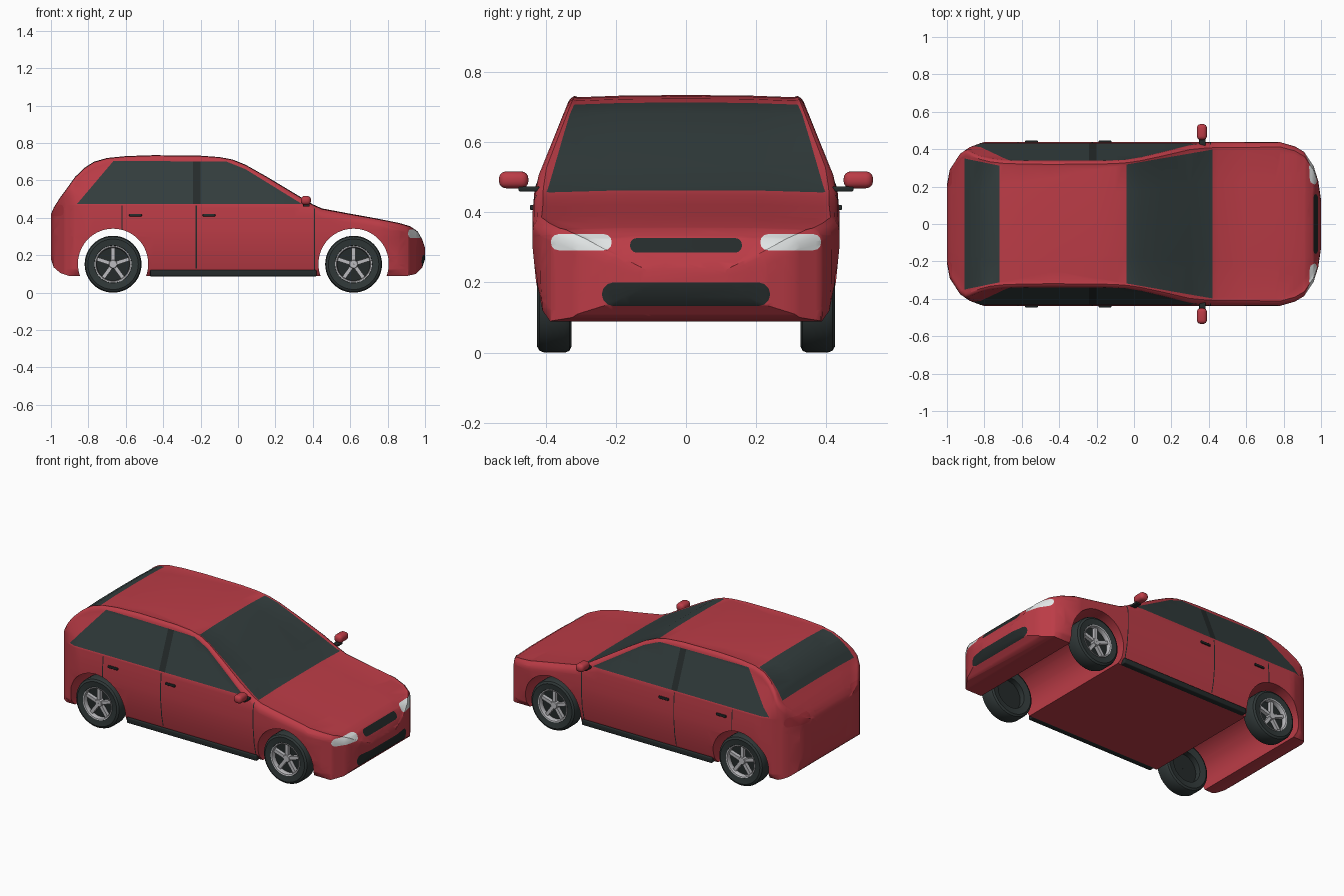
import bpy, bmesh, math
from mathutils import Vector, Matrix

if "Cube" in bpy.data.objects:
    bpy.data.objects.remove(bpy.data.objects["Cube"])


def material(name, *rgb):
    mat = bpy.data.materials.new(name)
    mat.use_nodes = True
    mat.diffuse_color = (*rgb, 1)
    mat.node_tree.nodes["Principled BSDF"].inputs["Base Color"].default_value = (*rgb, 1)
    return mat


paint_red = material("paint_red", .5, .045, .062)
glass = material("dark_glass", .032, .046, .046)
trim = material("black_trim", .018, .024, .024)
lamp = material("lamp_white", .75, .78, .78)
tail = material("tail_red", .45, .035, .05)
rubber = material("tyre_rubber", .03, .04, .04)
alloy = material("alloy_silver", .5, .5, .52)
GLASS, TRIM, LAMP, TAIL, PENDING = 1, 2, 3, 4, 99


def make_object(name, bm, mats, angle=35):
    bmesh.ops.recalc_face_normals(bm, faces=bm.faces)
    mesh = bpy.data.meshes.new(name)
    bm.to_mesh(mesh)
    bm.free()
    obj = bpy.data.objects.new(name, mesh)
    bpy.context.collection.objects.link(obj)
    for mat in mats:
        mesh.materials.append(mat)
    smooth(obj, angle)
    return obj


def smooth(obj, angle=35):
    bpy.ops.object.select_all(action='DESELECT')
    obj.select_set(True)
    bpy.context.view_layer.objects.active = obj
    bpy.ops.object.shade_smooth_by_angle(angle=math.radians(angle))


def loft(rings, closed=False):
    """Skin a row of equal rings; cap the ends unless the row closes on itself."""
    bm = bmesh.new()
    rows = [[bm.verts.new(p) for p in ring] for ring in rings]
    pairs = list(zip(rows, rows[1:]))
    if closed:
        pairs.append((rows[-1], rows[0]))
    else:
        bm.faces.new(rows[0])
        bm.faces.new(rows[-1])
    for a, b in pairs:
        for i in range(len(a)):
            j = (i + 1) % len(a)
            bm.faces.new((a[i], a[j], b[j], b[i]))
    bmesh.ops.remove_doubles(bm, verts=bm.verts, dist=.0001)
    bmesh.ops.recalc_face_normals(bm, faces=bm.faces)
    return bm


def lookup(table, t):
    for (a, u), (b, v) in zip(table, table[1:]):
        if t <= b:
            return u + (v - u) * max(0, (t - a) / (b - a))
    return table[-1][1]


def box(name, centre, size, mat, bevel=0):
    bm = bmesh.new()
    bmesh.ops.create_cube(bm, size=1, matrix=Matrix.Translation(centre) @ Matrix.Diagonal((*size, 1)))
    if bevel:
        bmesh.ops.bevel(bm, geom=bm.edges[:], offset=bevel, segments=4, profile=.5, affect='EDGES')
    return make_object(name, bm, [mat])


# Body outlines: roof line, underside, plan half width, and half width by height
top = [(-1, .42), (-.985, .455), (-.95, .51), (-.92, .55), (-.87, .62), (-.82, .668), (-.77, .7),
       (-.7, .72), (-.6, .73), (-.45, .735), (-.2, .732), (-.1, .725), (-.03, .712), (.04, .684),
       (.15, .622), (.3, .532), (.4, .472), (.45, .45), (.6, .422), (.75, .395), (.86, .373),
       (.92, .355), (.96, .328), (.985, .285), (1, .24)]
under = [(-1, .18), (-.985, .135), (-.95, .105), (-.9, .088), (.9, .088), (.95, .1), (.985, .135), (1, .18)]
plan = [(-1, .21), (-.985, .29), (-.93, .375), (-.88, .41), (-.8, .44), (.78, .44), (.86, .415),
        (.91, .385), (.96, .31), (.985, .23), (1, .13)]
flank = [(.085, .385), (.12, .41), (.2, .428), (.3, .438), (.4, .438), (.47, .432), (.71, .336), (.74, .325)]
shoulder = [(-1, .035), (0, .03), (.5, .05), (1, .035)]
levels = [.085, .12, .2, .3, .4, .47, .55, .63, .69]


def section(x):
    zt, zb, limit = lookup(top, x), lookup(under, x), lookup(plan, x)
    r = min(lookup(shoulder, x), .3 * (zt - zb))
    width = lambda z: min(lookup(flank, z), limit)
    zs = [min(max(z, zb), zt - r) for z in levels] + [zt - r]
    half = [(width(z), z) for z in zs]
    w = width(zt - r)
    for k in range(1, 5):
        a = math.pi / 8 * k
        half.append((w - r + r * math.cos(a), zt - r + r * math.sin(a) - .006 * (k > 3)))
    half.append((w * .5, zt - .001))
    return [(x, y, z) for y, z in half] + [(x, 0, zt)] + [(x, -y, z) for y, z in reversed(half)]


stations = sorted({x for table in (top, under, plan) for x, _ in table} | {.97, .993, -.993})
bm = loft([section(x) for x in stations])


def paint(poly, axes, index, test, base=0):
    """Cut a convex outline, seen along the remaining axis, into the skin and colour it."""
    i, j = axes
    bm.normal_update()
    for f in bm.faces:
        if f.material_index == base and test(f.normal, f.calc_center_median()):
            f.material_index = PENDING
    middle = [sum(p[k] for p in poly) / len(poly) for k in (0, 1)]
    for a, b in zip(poly, poly[1:] + poly[:1]):
        co, no, mid = Vector(), Vector(), Vector()
        co[i], co[j] = a
        mid[i], mid[j] = middle
        no[i], no[j] = b[1] - a[1], a[0] - b[0]
        no.normalize()
        if (mid - co).dot(no) > 0:
            no.negate()
        faces = [f for f in bm.faces if f.material_index == PENDING]
        edges = {e for f in faces for e in f.edges}
        verts = {v for f in faces for v in f.verts}
        bmesh.ops.bisect_plane(bm, geom=faces + list(edges) + list(verts), dist=.00001,
                               plane_co=co, plane_no=no)
        for f in bm.faces:
            if f.material_index == PENDING and (f.calc_center_median() - co).dot(no) > 0:
                f.material_index = base
    for f in bm.faces:
        if f.material_index == PENDING:
            f.material_index = index


def rect(x0, x1, z0, z1):
    return [(x0, z0), (x1, z0), (x1, z1), (x0, z1)]


def pill(x0, x1, z0, z1, r):
    pts = []
    for k, (cx, cz) in enumerate([(x1 - r, z1 - r), (x0 + r, z1 - r), (x0 + r, z0 + r), (x1 - r, z0 + r)]):
        for s in range(4):
            a = math.pi / 2 * (k + s / 3)
            pts.append((cx + r * math.cos(a), cz + r * math.sin(a)))
    return pts


XY, XZ, YZ = (0, 1), (0, 2), (1, 2)
side = lambda n, c: abs(n.y) > .3
nose = lambda n, c: c.x > .82 and n.z > -.9
rear = lambda n, c: c.x < -.85 and n.z > -.9

# Windscreen, rear window, side windows and middle pillars
paint([(-.04, -.318), (.42, -.398), (.42, .398), (-.04, .318)], XY, GLASS, lambda n, c: n.z > .3)
paint([(-.905, -.35), (-.72, -.312), (-.72, .312), (-.905, .35)], XY, GLASS, lambda n, c: n.z > .3)
paint([(-.86, .475), (-.665, .705), (-.06, .7), (.04, .66), (.34, .475)], XZ, GLASS, side)
paint(rect(-.24, -.2, .47, .72), XZ, TRIM, side, GLASS)

# Grilles, headlamps and tail lamps
paint(pill(-.16, .16, .285, .327, .02), YZ, TRIM, nose)
paint(pill(-.24, .24, .133, .2, .032), YZ, TRIM, nose)
for s in (-1, 1):
    paint(pill(*sorted((s * .212, s * .386)), .292, .338, .022), YZ, LAMP, nose)
    paint(pill(*sorted((s * .2, s * .372)), .41, .47, .025), YZ, TAIL, rear)

# Door seams
for x, low, high in ((-.223, .13, .465), (-.62, .335, .465), (.41, .12, .45)):
    paint(rect(x - .003, x + .003, low, high), XZ, TRIM, side)

body = make_object("body", bm, [paint_red, glass, trim, lamp, tail])

# Wheel arches run through the full width
WHEELS, HUB_Z = (-.668, .618), .152
for x in WHEELS:
    cut = bmesh.new()
    bmesh.ops.create_cone(cut, cap_ends=True, segments=64, radius1=.188, radius2=.188, depth=1.2,
                          matrix=Matrix.Translation((x, 0, .154)) @ Matrix.Rotation(math.pi / 2, 4, 'X'))
    cutter = make_object("arch_cutter", cut, [paint_red])
    cutter.hide_render = True
    mod = body.modifiers.new("arch", 'BOOLEAN')
    mod.operation, mod.solver, mod.object = 'DIFFERENCE', 'EXACT', cutter
    bpy.context.view_layer.objects.active = body
    bpy.ops.object.modifier_apply(modifier=mod.name)
    bpy.data.objects.remove(cutter)
smooth(body)


def lathe(name, profile, x, s, mat, steps=48):
    rings = []
    for k in range(steps):
        a = 2 * math.pi * k / steps
        rings.append([(x + r * math.cos(a), s * y, HUB_Z + r * math.sin(a)) for r, y in profile])
    return make_object(name, loft(rings, True), [mat])


# Wheels: tyre, dished backing, rim ring and five spokes
for s, flank_name in ((1, "left"), (-1, "right")):
    for x, end in zip(WHEELS, ("rear", "front")):
        tag = f"{end}_{flank_name}"
        lathe("tyre_" + tag, [(.095, .335), (.135, .327), (.147, .333), (.152, .345), (.152, .405),
                              (.147, .418), (.135, .425), (.1, .42), (.095, .41)], x, s, rubber)
        lathe("backing_" + tag, [(.001, .385), (.098, .385), (.098, .37), (.001, .37)], x, s, trim)
        lathe("rim_" + tag, [(.088, .412), (.092, .42), (.099, .422), (.099, .39), (.09, .39)], x, s, alloy)
        lathe("hub_" + tag, [(.001, .412), (.02, .412), (.024, .405), (.024, .38), (.001, .38)], x, s, alloy)
        spokes = bmesh.new()
        for k in range(5):
            turn = Matrix.Translation((x, s * .397, HUB_Z)) @ Matrix.Rotation(math.tau * k / 5, 4, 'Y')
            bmesh.ops.create_cube(spokes, size=1, matrix=turn @ Matrix.Translation((0, 0, .053))
                                  @ Matrix.Diagonal((.02, .022, .08, 1)))
        make_object("spokes_" + tag, spokes, [alloy])

    # Sills, door handles and mirrors
    box("sill_" + flank_name, (-.025, s * .4, .104), (.89, .04, .034), trim, .006)
    for x in (-.548, -.155):
        box("door_handle_" + flank_name, (x, s * .438, .414), (.068, .016, .014), trim, .004)
    box("mirror_arm_" + flank_name, (.365, s * .448, .467), (.035, .06, .014), trim, .004)
    box("mirror_" + flank_name, (.363, s * .492, .493), (.054, .084, .048), paint_red, .02)
